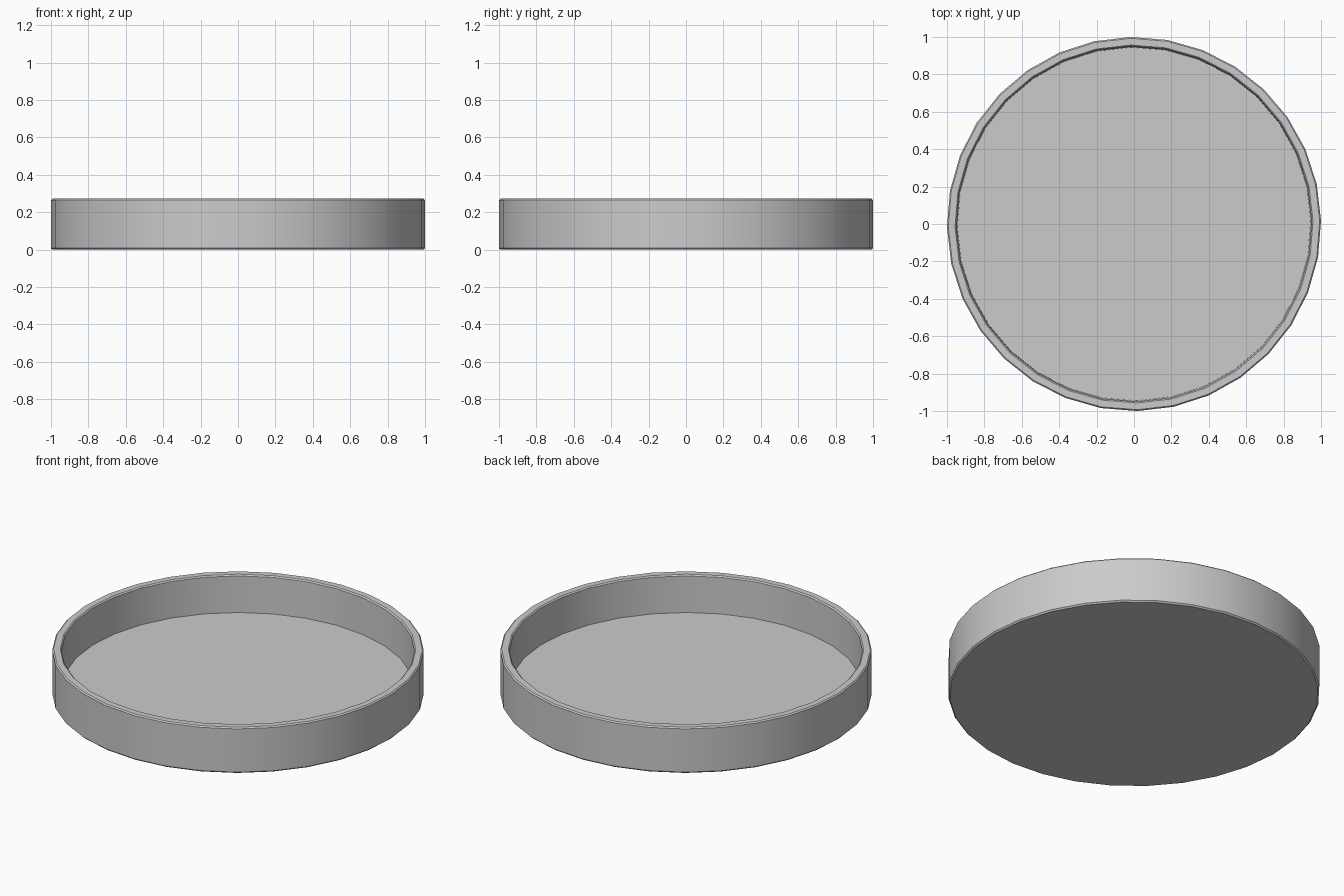
import bpy, bmesh, math

if "Cube" in bpy.data.objects:
    bpy.data.objects.remove(bpy.data.objects["Cube"])

SIDES = 32
TURN = math.radians(1.0)

# half cross-section of the tray (radius, height), from underside round the rim to the floor
profile = [(0.992, 0.0), (1.0, 0.008), (1.0, 0.265), (0.993, 0.272),
           (0.957, 0.272), (0.95, 0.265), (0.945, 0.05)]

bm = bmesh.new()
rings = []
for r, z in profile:
    rings.append([bm.verts.new((r * math.cos(TURN + 2 * math.pi * i / SIDES),
                                r * math.sin(TURN + 2 * math.pi * i / SIDES), z))
                  for i in range(SIDES)])

# wall bands
for low, high in zip(rings, rings[1:]):
    for i in range(SIDES):
        j = (i + 1) % SIDES
        bm.faces.new((low[i], low[j], high[j], high[i]))

# underside and inner floor
bm.faces.new(rings[0][::-1])
bm.faces.new(rings[-1])
bmesh.ops.recalc_face_normals(bm, faces=bm.faces)

mesh = bpy.data.meshes.new("round_tray")
bm.to_mesh(mesh)
bm.free()
tray = bpy.data.objects.new("round_tray", mesh)
bpy.context.collection.objects.link(tray)

# smooth walls, crisp rim and floor edges
bpy.context.view_layer.objects.active = tray
tray.select_set(True)
bpy.ops.object.shade_smooth_by_angle(angle=math.radians(30))
